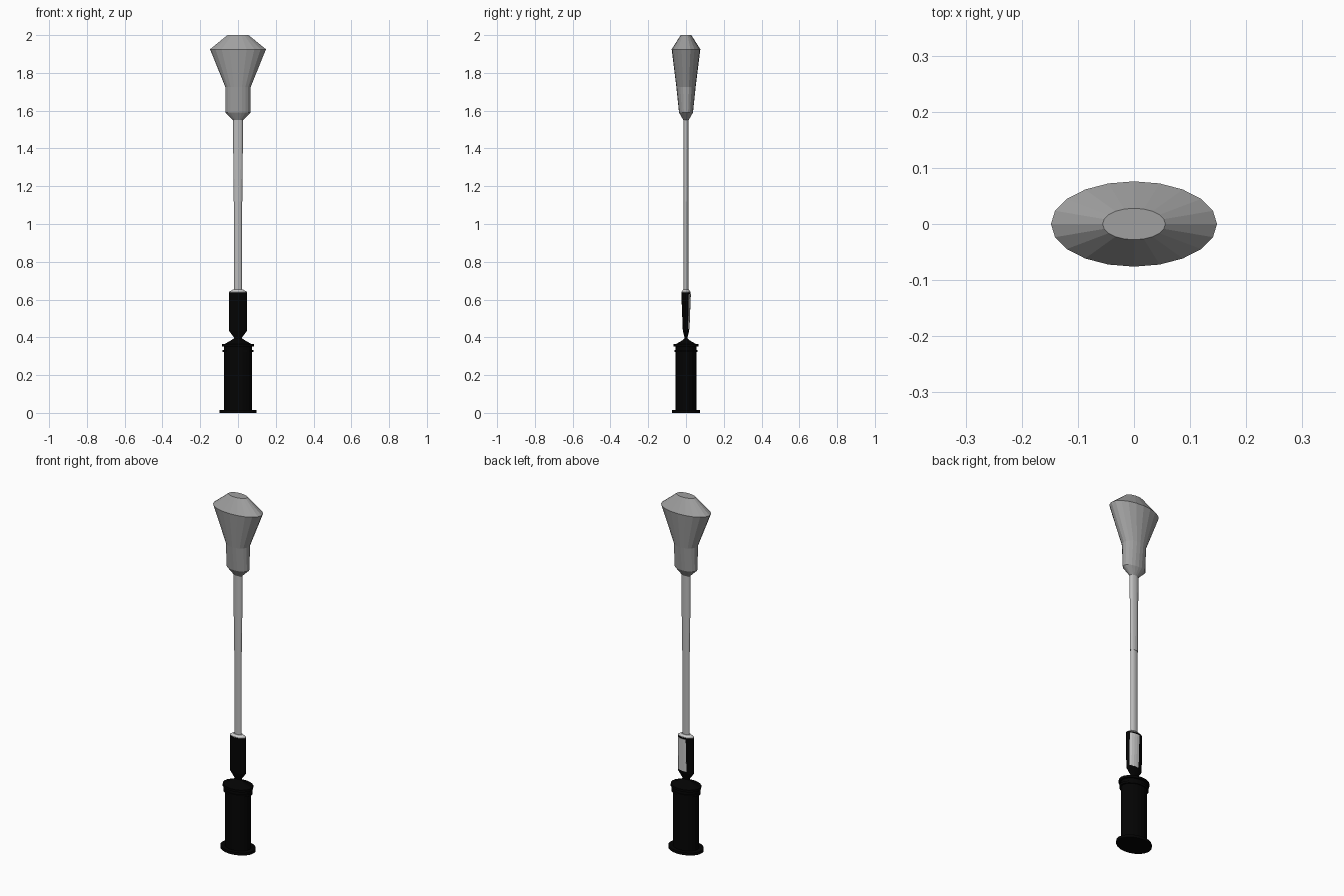
import bpy, bmesh
from math import cos, sin, radians

if "Cube" in bpy.data.objects:
    bpy.data.objects.remove(bpy.data.objects["Cube"])

SIDES = 20


def material(name, v):
    m = bpy.data.materials.new(name)
    m.diffuse_color = (v, v, v, 1)
    m.use_nodes = True
    m.node_tree.nodes["Principled BSDF"].inputs["Base Color"].default_value = m.diffuse_color
    return m


black = material("black", 0.001)
dark_grey = material("dark_grey", 0.35)
mid_grey = material("mid_grey", 0.5)


def finish(name, bm, mat=None):
    bmesh.ops.recalc_face_normals(bm, faces=bm.faces)
    mesh = bpy.data.meshes.new(name)
    bm.to_mesh(mesh)
    bm.free()
    ob = bpy.data.objects.new(name, mesh)
    bpy.context.collection.objects.link(ob)
    if mat:
        mesh.materials.append(mat)
    return ob


def loft(bm, rings):
    """Bridge closed rings of points and cap both ends."""
    loops = [[bm.verts.new(p) for p in r] for r in rings]
    for a, b in zip(loops, loops[1:]):
        n = len(a)
        for i in range(n):
            j = (i + 1) % n
            bm.faces.new((a[i], a[j], b[j], b[i]))
    bm.faces.new(loops[0][::-1])
    bm.faces.new(loops[-1])


def arc(z, rx, ry, steps):
    step = radians(360 / SIDES)
    return [(rx * cos(i * step), ry * sin(i * step), z) for i in steps]


def oval(name, profile, mat=None):
    """Elliptical turned part; profile rows are (z, x radius, y radius)."""
    bm = bmesh.new()
    loft(bm, [arc(*row, range(SIDES)) for row in profile])
    return finish(name, bm, mat)


# Flared head
oval("head", [(1.55, .026, .014), (1.59, .067, .037), (1.725, .067, .051),
              (1.925, .148, .076), (2.0, .056, .028)], dark_grey)

# Two-stage shaft
oval("upper_shaft", [(1.12, .024, .0135), (1.56, .026, .014)], mid_grey)
oval("lower_shaft", [(.64, .021, .012), (1.13, .021, .012)], mid_grey)

# Grip with pale collar on top
oval("grip", [(.38, .016, .006), (.40, .022, .008), (.435, .048, .017),
              (.638, .048, .025)], black)
oval("grip_collar", [(.636, .047, .0245), (.641, .047, .0245), (.652, .028, .015)])

# Pale inset plate wrapped round the back of the grip
bm = bmesh.new()
steps = list(range(2, 7))
loft(bm, [arc(z, .049, ry, steps) + arc(z, .04, ry - .006, steps[::-1])
          for z, ry in ((.445, .0185), (.63, .0258))])
finish("grip_plate", bm)

# Canister body with domed shoulder
oval("canister", [(.01, .073, .055), (.345, .073, .055), (.362, .076, .057),
                  (.385, .035, .018), (.396, .020, .008)], black)

# Foot flange and the two shoulder rings
for name, z0, z1, rx, ry in (("foot_flange", 0, .015, .098, .075),
                             ("lower_ring", .322, .334, .081, .060),
                             ("upper_ring", .352, .364, .085, .065)):
    oval(name, [(z0, rx, ry), (z1, rx, ry)], black)
